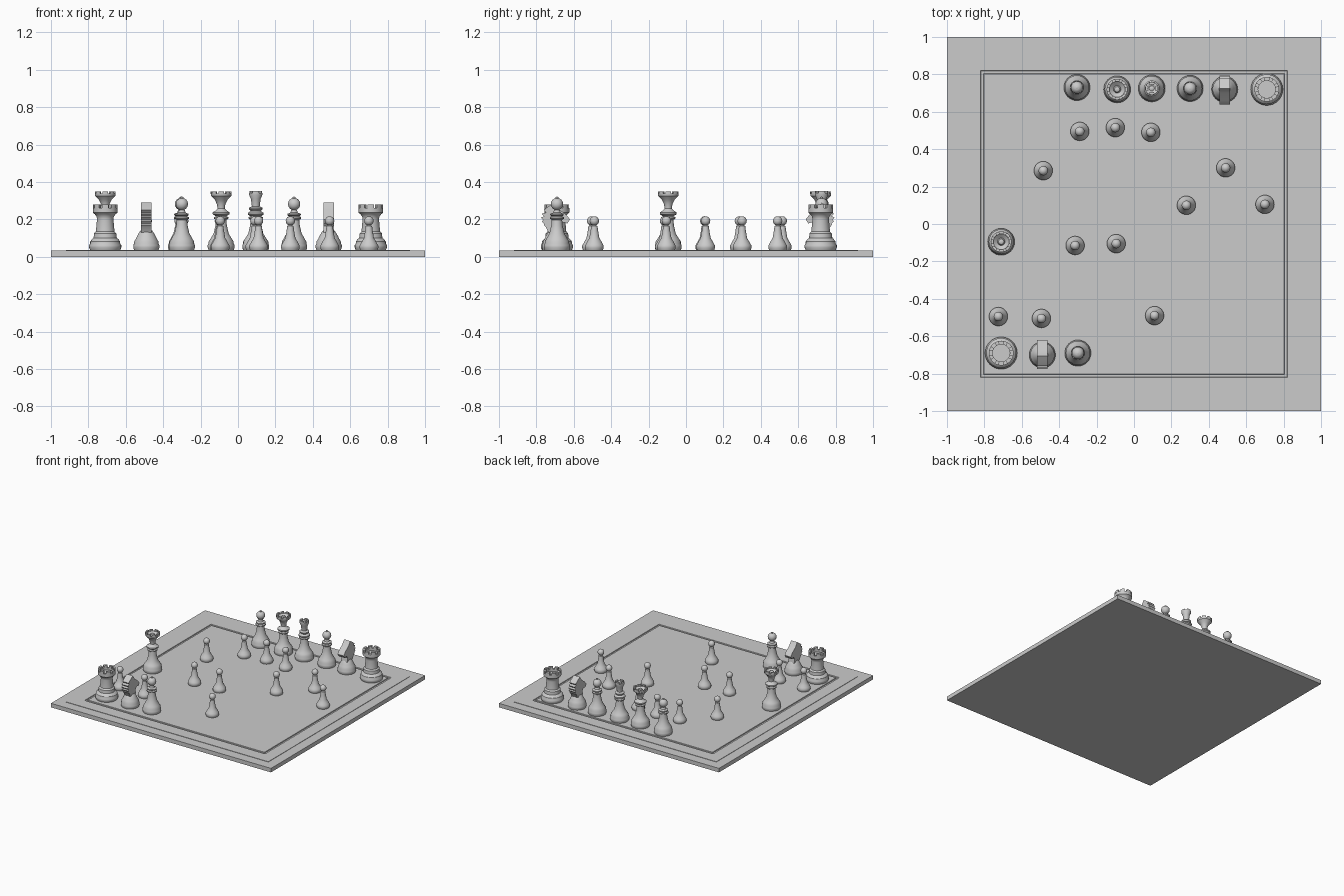
import bpy, bmesh, math
from mathutils import Matrix

cube = bpy.data.objects.get("Cube")
if cube:
    bpy.data.objects.remove(cube)

stone = bpy.data.materials.new("light_grey_stone")
stone.use_nodes = True
grey = (0.6, 0.6, 0.6, 1)
stone.diffuse_color = grey
stone.node_tree.nodes["Principled BSDF"].inputs["Base Color"].default_value = grey

TOP = 0.037     # playing surface height


def finish(bm, name):
    bmesh.ops.recalc_face_normals(bm, faces=bm.faces)
    mesh = bpy.data.meshes.new(name)
    bm.to_mesh(mesh)
    bm.free()
    mesh.materials.append(stone)
    return mesh


def place(mesh, name, x, y, turn=0):
    ob = bpy.data.objects.new(name, mesh)
    bpy.context.collection.objects.link(ob)
    ob.location = (x, y, 0)
    ob.rotation_euler.z = turn
    return ob


def lathe(bm, profile, sides=32):
    """Revolve (radius, height) points about the vertical axis."""
    rings = []
    for r, z in profile:
        if r == 0:
            rings.append([bm.verts.new((0, 0, z))] * sides)
        else:
            rings.append([bm.verts.new((r * math.cos(a), r * math.sin(a), z))
                          for a in (math.tau * i / sides for i in range(sides))])
    for low, high in zip(rings, rings[1:]):
        for i in range(sides):
            j = (i + 1) % sides
            corners = list(dict.fromkeys((low[i], low[j], high[j], high[i])))
            bm.faces.new(corners)


def ball(r, z, steps=8):
    """Profile of a sphere, from its lower neck to its top."""
    pts = []
    for i in range(1, steps + 1):
        a = math.pi * (i / steps - 0.5)
        pts.append((0 if i == steps else r * math.cos(a), z + r * math.sin(a)))
    return pts


def crown(bm, count, inner, outer, low, high, fill=0.65):
    """Ring of curved battlements."""
    step = math.tau / count
    for k in range(count):
        slices = []
        for s in range(4):
            a = step * (k + fill * (s / 3 - 0.5))
            c, d = math.cos(a), math.sin(a)
            slices.append([bm.verts.new((r * c, r * d, z)) for r, z in
                           ((inner, low), (outer, low), (outer, high), (inner, high))])
        for p, q in zip(slices, slices[1:]):
            for i in range(4):
                j = (i + 1) % 4
                bm.faces.new((p[i], p[j], q[j], q[i]))
        bm.faces.new(slices[0])
        bm.faces.new(slices[-1])


def foot(r):
    """Moulded foot shared by every piece."""
    return [(0, TOP), (r * 0.94, TOP), (r, 0.05), (r, 0.062), (r * 0.93, 0.072),
            (r * 0.93, 0.082), (r * 0.8, 0.096)]


def turned(name, profile, *crowns):
    bm = bmesh.new()
    lathe(bm, profile)
    for c in crowns:
        crown(bm, *c)
    return finish(bm, name)


# Turned pieces
pawn = turned("pawn", [(0, TOP), (0.046, TOP), (0.05, 0.048), (0.05, 0.06), (0.044, 0.07),
                       (0.036, 0.085), (0.027, 0.1), (0.02, 0.14), (0.017, 0.165)] + ball(0.025, 0.192))

rook = turned("rook", foot(0.086) + [(0.062, 0.1), (0.06, 0.125), (0.05, 0.135), (0.044, 0.2),
              (0.046, 0.215), (0.056, 0.228), (0.066, 0.236), (0.066, 0.262), (0.046, 0.262),
              (0.046, 0.245), (0, 0.245)],
              (8, 0.046, 0.066, 0.26, 0.28))

collars = [(0.052, 0.105), (0.04, 0.125), (0.03, 0.17), (0.028, 0.198), (0.038, 0.204), (0.038, 0.212),
           (0.028, 0.217)]

bishop = turned("bishop", foot(0.07) + collars +
                [(0.036, 0.223), (0.036, 0.23), (0.02, 0.236), (0.015, 0.25)] +
                ball(0.033, 0.282)[:-1] + [(0.008, 0.313), (0.008, 0.319), (0, 0.322)])

queen = turned("queen", foot(0.072) + collars +
               [(0.045, 0.228), (0.045, 0.238), (0.028, 0.248), (0.02, 0.258), (0.022, 0.28),
                (0.034, 0.305), (0.054, 0.325), (0.056, 0.338), (0.042, 0.338), (0.02, 0.32),
                (0.014, 0.335), (0, 0.342)],
               (8, 0.042, 0.056, 0.336, 0.35))

king = turned("king", foot(0.072) + collars +
              [(0.042, 0.225), (0.042, 0.235), (0.026, 0.245), (0.036, 0.255), (0.036, 0.262),
               (0.021, 0.27), (0.026, 0.31), (0.035, 0.33), (0.035, 0.342), (0.024, 0.342),
               (0.014, 0.336), (0, 0.345)],
              (4, 0.02, 0.035, 0.34, 0.352))

# Knight: turned base with a flat-sided horse head that faces the front
bm = bmesh.new()
lathe(bm, foot(0.07) + [(0.05, 0.11), (0.04, 0.128), (0.03, 0.142), (0, 0.142)])
head = [(0.035, 0.13), (0.03, 0.165), (0.045, 0.185), (0.066, 0.178), (0.08, 0.2), (0.06, 0.225),
        (0.02, 0.255), (-0.005, 0.29), (-0.035, 0.27)]
for i in range(5):                       # stepped mane
    z = 0.25 - i * 0.02
    back = -0.045 - 0.03 * math.sin(math.pi * (i + 1) / 6)
    head += [(back, z), (back + 0.012, z - 0.013)]
head.append((-0.035, 0.13))
face = bm.faces.new([bm.verts.new((-0.028, -f, z)) for f, z in head])
side = bmesh.ops.extrude_face_region(bm, geom=[face])
bmesh.ops.translate(bm, vec=(0.056, 0, 0),
                    verts=[v for v in side["geom"] if isinstance(v, bmesh.types.BMVert)])
knight = finish(bm, "knight")

# Board: stepped slab with a narrow groove around the field
bm = bmesh.new()
levels = [(1, 0), (1, 0.033), (0.92, 0.033), (0.92, 0.036), (0.82, 0.036), (0.818, 0.03),
          (0.804, 0.03), (0.802, TOP)]
rings = [[bm.verts.new((sx * h, sy * h, z)) for sx, sy in ((-1, -1), (1, -1), (1, 1), (-1, 1))]
         for h, z in levels]
for low, high in zip(rings, rings[1:]):
    for i in range(4):
        j = (i + 1) % 4
        bm.faces.new((low[i], low[j], high[j], high[i]))
bm.faces.new(rings[0])
bm.faces.new(rings[-1])
place(finish(bm, "board"), "board", 0, 0)

# Smooth the pieces while keeping moulding edges sharp
for mesh in (pawn, rook, bishop, queen, king, knight):
    mesh.shade_smooth()
    mesh.set_sharp_from_angle(angle=math.radians(35))

# Back rank
place(bishop, "back_bishop_right", -0.305, 0.73)
place(queen, "back_queen", -0.09, 0.72)
place(king, "back_king", 0.095, 0.725)
place(bishop, "back_bishop_left", 0.30, 0.725)
place(knight, "back_knight", 0.485, 0.72)
place(rook, "back_rook", 0.71, 0.72)

# Front side
place(rook, "front_rook", -0.71, -0.69)
place(knight, "front_knight", -0.49, -0.70, math.pi)
place(bishop, "front_bishop", -0.30, -0.69)
place(queen, "front_queen", -0.71, -0.095)

# Pawns
pawns = [(-0.29, 0.495), (-0.1, 0.515), (0.09, 0.49), (-0.485, 0.285), (0.49, 0.3), (0.28, 0.1),
         (0.7, 0.105), (-0.315, -0.115), (-0.095, -0.105), (-0.725, -0.495), (-0.495, -0.505),
         (0.11, -0.49)]
for n, (x, y) in enumerate(pawns, 1):
    place(pawn, f"pawn_{n}", x, y)
